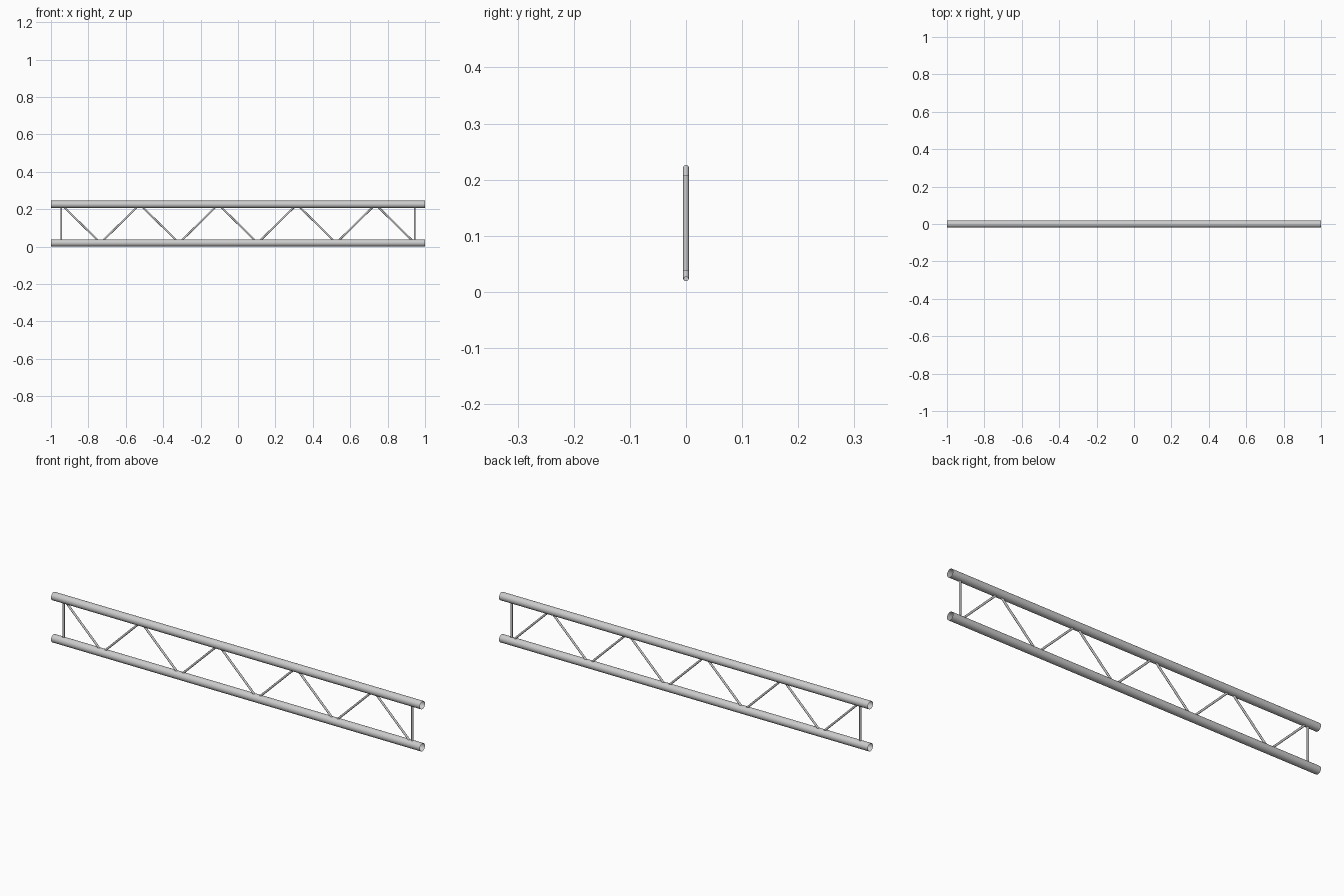
import bpy
from mathutils import Vector

if "Cube" in bpy.data.objects:
    bpy.data.objects.remove(bpy.data.objects["Cube"])

R = 0.0195            # chord tube radius
r = 0.005             # brace radius
Z0, Z1 = R, 0.226     # chord centre heights
XE = 0.945            # end node position
N = 9                 # number of diagonals


def tube(name, a, b, radius, sides):
    """Open-ended smooth tube between two points."""
    a, b = Vector(a), Vector(b)
    d = b - a
    bpy.ops.mesh.primitive_cylinder_add(vertices=sides, radius=radius, depth=d.length,
                                        end_fill_type='NOTHING', location=(a + b) / 2)
    ob = bpy.context.object
    ob.name = name
    ob.rotation_euler = d.to_track_quat('Z', 'Y').to_euler()
    bpy.ops.object.shade_smooth_by_angle()
    return ob


# Main chords: hollow, open at the ends
tube("bottom_chord", (-1, 0, Z0), (1, 0, Z0), R, 32)
tube("top_chord", (-1, 0, Z1), (1, 0, Z1), R, 32)

# Upright end posts, ending just inside the chord walls
for side, x in (("left", -XE), ("right", XE)):
    tube(side + "_end_post", (x, 0, Z0 + R - 0.001), (x, 0, Z1 - R + 0.001), r, 16)

# Zigzag diagonals, running node to node on the chord centre lines
step = 2 * XE / N
trim = 0.0035
for i in range(N):
    za, zb = (Z1 - trim, Z0 + trim) if i % 2 == 0 else (Z0 + trim, Z1 - trim)
    x = -XE + i * step
    tube(f"diagonal_brace_{i + 1}", (x + trim, 0, za), (x + step - trim, 0, zb), r, 16)
